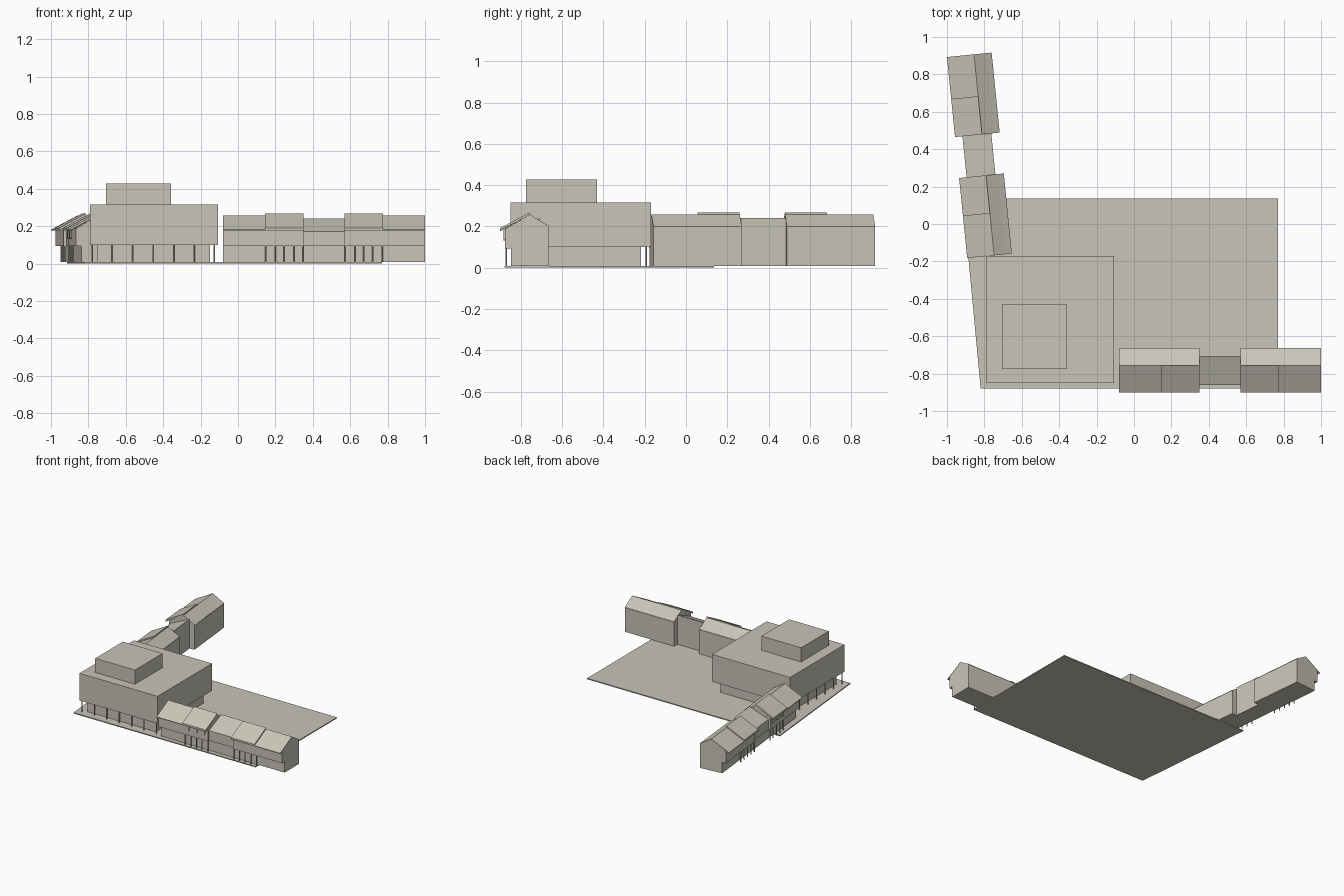
import bpy, bmesh
from mathutils import Vector, Matrix

if "Cube" in bpy.data.objects:
    bpy.data.objects.remove(bpy.data.objects["Cube"], do_unlink=True)

stone = bpy.data.materials.new("warm_grey")
stone.use_nodes = True
COLOR = (0.58, 0.56, 0.48, 1)
stone.diffuse_color = COLOR
stone.node_tree.nodes["Principled BSDF"].inputs["Base Color"].default_value = COLOR

BASE = 0.008


def finish(bm, name):
    bmesh.ops.recalc_face_normals(bm, faces=bm.faces[:])
    mesh = bpy.data.meshes.new(name)
    bm.to_mesh(mesh)
    bm.free()
    mesh.materials.append(stone)
    obj = bpy.data.objects.new(name, mesh)
    bpy.context.collection.objects.link(obj)
    return obj


def prism(name, outline, sweep, frame=Matrix()):
    """Sweep a closed outline along a vector, placed by a frame."""
    bm = bmesh.new()
    face = bm.faces.new([bm.verts.new(p) for p in outline])
    out = bmesh.ops.extrude_face_region(bm, geom=[face])
    moved = [g for g in out["geom"] if isinstance(g, bmesh.types.BMVert)]
    bmesh.ops.translate(bm, verts=moved, vec=sweep)
    bmesh.ops.transform(bm, matrix=frame, verts=bm.verts[:])
    return finish(bm, name)


def box(name, x0, x1, y0, y1, z0, z1):
    outline = [(x0, y0, z0), (x1, y0, z0), (x1, y1, z0), (x0, y1, z0)]
    return prism(name, outline, (0, 0, z1 - z0))


def columns(name, spots, height, radius, frame=Matrix()):
    bm = bmesh.new()
    for x, y in spots:
        place = frame @ Matrix.Translation((x, y, (BASE + height) / 2))
        bmesh.ops.create_cone(bm, cap_ends=True, segments=8, radius1=radius,
                              radius2=radius, depth=height - BASE, matrix=place)
    return finish(bm, name)


# Ground plate with a slanted side
prism("ground_plate", [(-0.82, -0.88, 0), (0.77, -0.88, 0), (0.77, 0.135, 0),
                       (-0.915, 0.135, 0)], (0, 0, BASE))

# Main hall: recessed ground floor, overhanging block, penthouse
box("hall_ground_floor", -0.75, -0.15, -0.81, -0.217, BASE, 0.1)
box("hall_upper_block", -0.79, -0.108, -0.85, -0.17, 0.1, 0.315)
box("hall_penthouse", -0.705, -0.358, -0.775, -0.43, 0.315, 0.427)
front_row = [(-0.78 + 0.109 * i, -0.835) for i in range(7)]
side_row = [(-0.78, -0.835 + 0.107 * i) for i in range(1, 7)]
columns("hall_columns", front_row + side_row, 0.1, 0.004)


# Long wings: u runs along the wing, v goes back from the front eave
def across(name, profile, u0, u1, frame):
    return prism(name, [(u0, v, z) for v, z in profile], (u1 - u0, 0, 0), frame)


HOUSE = [(0.055, BASE), (0.237, BASE), (0.237, 0.203), (0.145, 0.255),
         (0.025, 0.188), (0.025, 0.093), (0.055, 0.093)]
LINK = [(0.055, BASE), (0.195, BASE), (0.195, 0.24),
        (0.04, 0.172), (0.04, 0.093), (0.055, 0.093)]


def roof_slab(lift):
    return [(0, 0.176), (0.145, 0.255), (0.145, 0.258 + lift), (0, 0.181 + lift)]


def wing(name, frame):
    length, house, half = 1.08, 0.43, 0.225
    for label, start, outer, inner in (("near", 0, 0, half),
                                       ("far", length - house, length - half, length - house)):
        part = f"{name}_{label}"
        across(part + "_house", HOUSE, start, start + house, frame)
        across(part + "_roof_front", roof_slab(0), outer, outer + half, frame)
        # Raised front roof and a short colonnade beside the link
        wide = house - half
        across(part + "_raised_roof", roof_slab(0.01), inner, inner + wide, frame)
        across(part + "_back_eave", [(0.237, 0.2), (0.24, 0.2), (0.145, 0.258), (0.145, 0.254)],
               start, start + house, frame)
        spots = [(inner + 0.004 + (wide - 0.008) * i / 4, 0.031) for i in range(5)]
        columns(part + "_columns", spots, 0.095, 0.004, frame)
    across(name + "_link", LINK, house, length - house, frame)
    # Three narrow rounded panels under the near raised eave
    for i in range(3):
        u = 0.255 + 0.068 * i
        rim = [(-0.016, 0.185), (-0.016, 0.14), (-0.01, 0.131),
               (0.01, 0.131), (0.016, 0.14), (0.016, 0.185)]
        prism(f"{name}_panel_{i + 1}", [(u + a, 0.026, z) for a, z in rim],
              (0, -0.007, 0), frame)


def wing_frame(origin, along, back):
    a, b = Vector(along).normalized(), Vector(back).normalized()
    return Matrix(((a.x, b.x, 0, origin[0]), (a.y, b.y, 0, origin[1]),
                   (0, 0, 1, 0), (0, 0, 0, 1)))


wing("front_wing", wing_frame((-0.08, -0.902), (1, 0), (0, 1)))
wing("side_wing", wing_frame((-0.892, -0.182), (-0.1, 0.995), (0.995, 0.1)))
